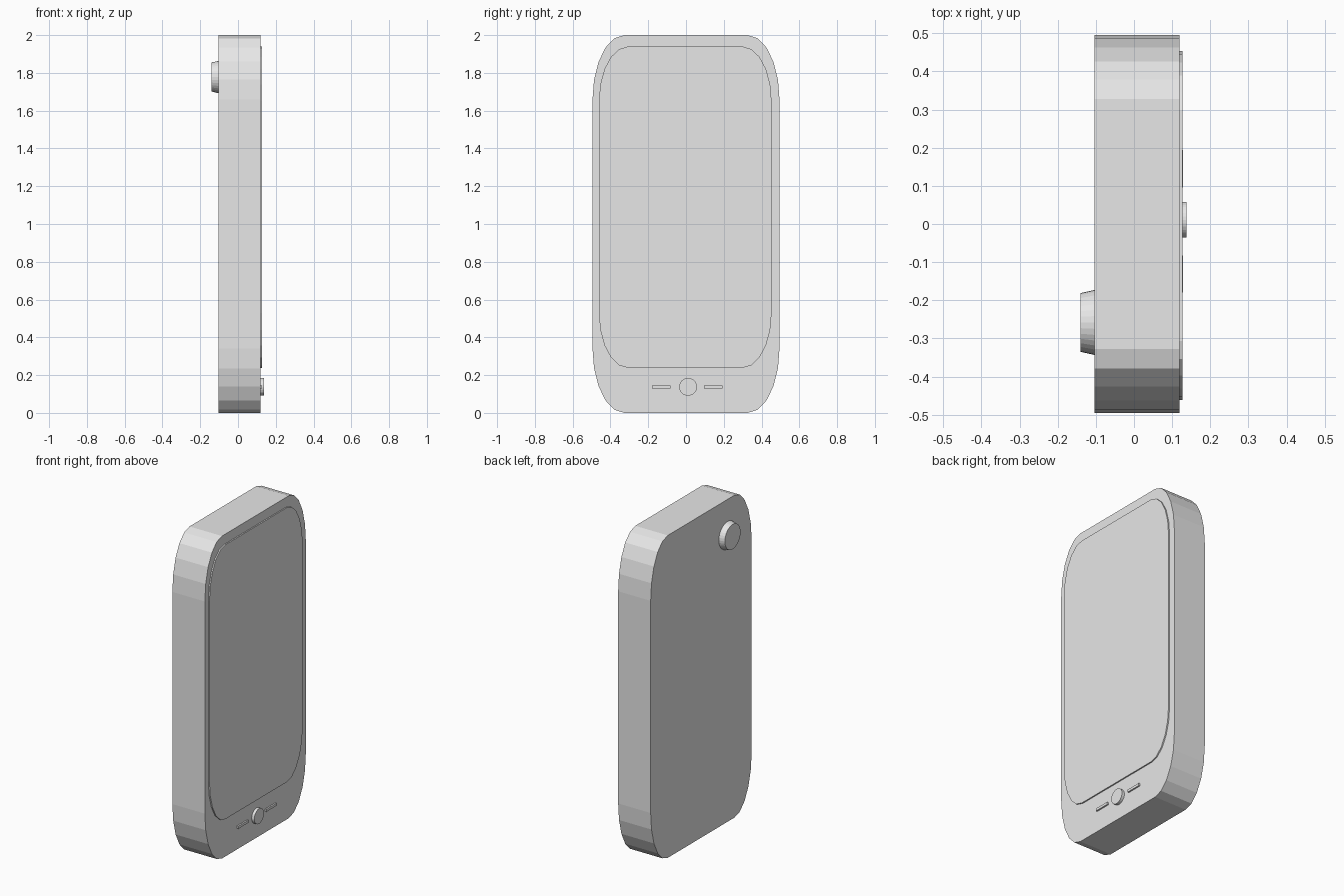
import bpy, bmesh, math
from mathutils import Matrix

if "Cube" in bpy.data.objects:
    bpy.data.objects.remove(bpy.data.objects["Cube"])

grey = bpy.data.materials.new("light_grey")
grey.diffuse_color = (0.8, 0.8, 0.8, 1)
grey.use_nodes = True
grey.node_tree.nodes["Principled BSDF"].inputs["Base Color"].default_value = grey.diffuse_color


def finish(name, bm):
    bmesh.ops.recalc_face_normals(bm, faces=bm.faces[:])
    me = bpy.data.meshes.new(name)
    bm.to_mesh(me)
    bm.free()
    me.materials.append(grey)
    ob = bpy.data.objects.new(name, me)
    bpy.context.collection.objects.link(ob)
    return ob


def rounded_slab(name, x0, x1, y0, y1, z0, z1, ry=0, rz=0, seg=5):
    """Slab extruded along x with elliptical corners in the y-z plane."""
    pts = []
    for k, (cy, cz) in enumerate([(y1 - ry, z1 - rz), (y0 + ry, z1 - rz),
                                  (y0 + ry, z0 + rz), (y1 - ry, z0 + rz)]):
        for i in range(seg + 1 if ry else 1):
            a = math.pi / 2 * (k + i / seg)
            pts.append((cy + ry * math.cos(a), cz + rz * math.sin(a)))
    bm = bmesh.new()
    f = bm.faces.new([bm.verts.new((x0, y, z)) for y, z in pts])
    ext = bmesh.ops.extrude_face_region(bm, geom=[f], use_keep_orig=True)
    for v in ext["geom"]:
        if isinstance(v, bmesh.types.BMVert):
            v.co.x = x1
    return finish(name, bm)


def disc(name, x0, x1, y, z, r0, r1):
    """Round part along x, radius r0 at x0 and r1 at x1."""
    bm = bmesh.new()
    m = Matrix.Translation(((x0 + x1) / 2, y, z)) @ Matrix.Rotation(math.pi / 2, 4, 'Y')
    bmesh.ops.create_cone(bm, cap_ends=True, segments=32, radius1=r0, radius2=r1,
                          depth=x1 - x0, matrix=m)
    return finish(name, bm)


# Body and raised screen
rounded_slab("body", -0.104, 0.119, -0.495, 0.495, 0, 2, 0.168, 0.342)
rounded_slab("screen", 0.11, 0.127, -0.461, 0.453, 0.238, 1.94, 0.155, 0.29)

# Home button with a slim key on each side
disc("home_button", 0.11, 0.137, 0.011, 0.138, 0.047, 0.047)
for side, y in (("left", -0.131), ("right", 0.145)):
    rounded_slab(side + "_key", 0.11, 0.128, y - 0.049, y + 0.049, 0.13, 0.146)

# Tapered camera lens on the back
disc("camera_lens", -0.14, -0.1, -0.258, 1.778, 0.077, 0.086)
